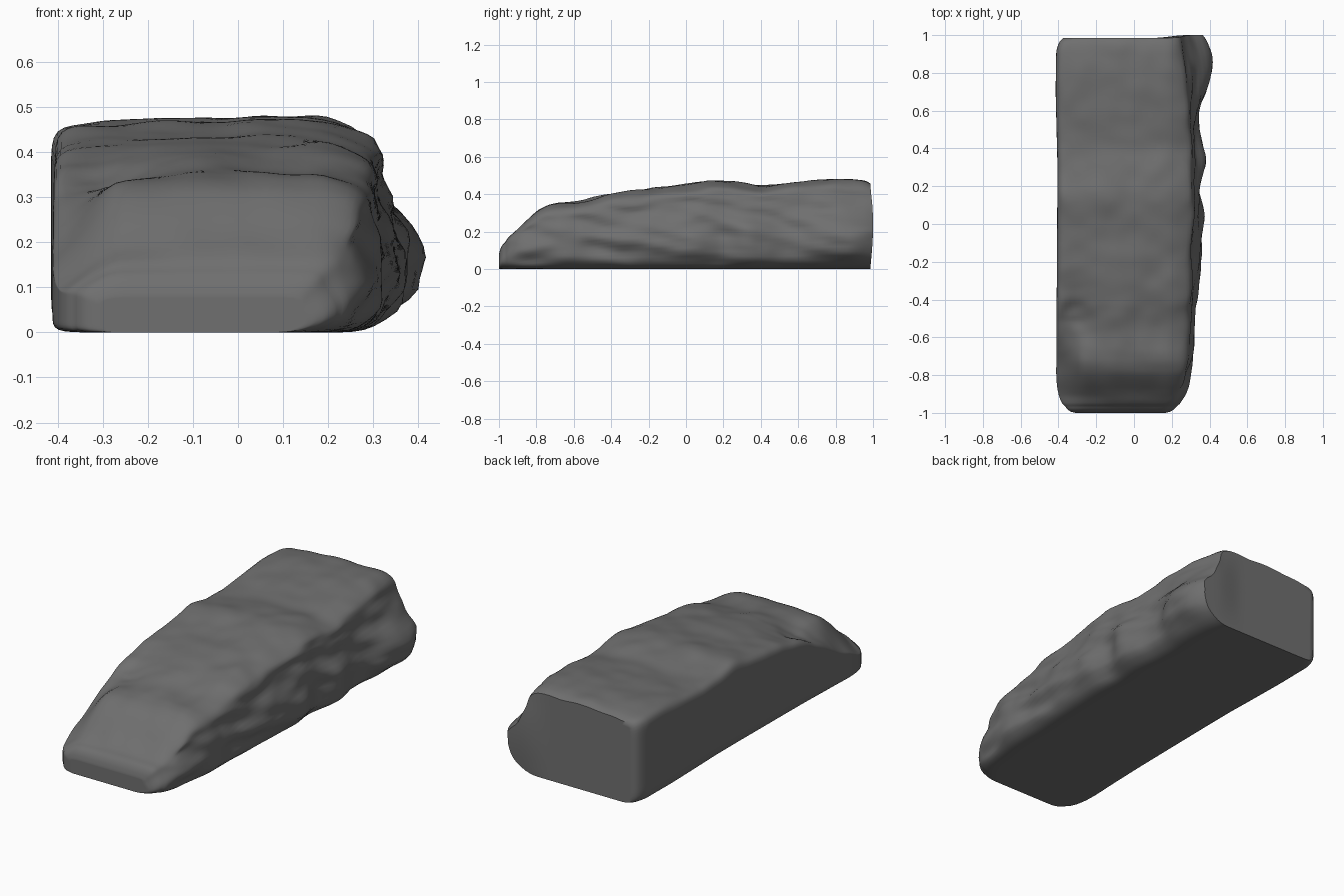
import bpy
import bmesh
import math
from mathutils import Vector, noise

default = bpy.data.objects.get("Cube")
if default:
    bpy.data.objects.remove(default, do_unlink=True)

# Outline curves along the length of the rock: (y, value)
TOP = [(-1, .08), (-.99, .12), (-.97, .152), (-.9, .215), (-.82, .295), (-.76, .335),
       (-.7, .35), (-.55, .36), (-.4, .402), (-.2, .43), (0, .45), (.15, .475),
       (.4, .443), (.6, .465), (.8, .48), (.96, .472), (.985, .455)]
LEFT = [(-1, -.31), (-.99, -.35), (-.96, -.38), (-.9, -.402), (-.82, -.412),
        (.3, -.405), (.7, -.415), (.93, -.412), (.965, -.4), (.985, -.375)]
RIGHT = [(-1, .17), (-.99, .215), (-.95, .26), (-.85, .295), (-.65, .33), (-.45, .32),
         (-.2, .35), (.05, .378), (.2, .345), (.33, .395), (.5, .345), (.62, .35),
         (.72, .402), (.82, .42), (.92, .42), (.985, .375)]
CREST = [(-1, .14), (-.98, .19), (-.9, .25), (-.7, .285), (-.3, .305), (.4, .31),
         (.6, .3), (.8, .28), (.985, .25)]
# Rugged flank: (height fraction, blend from crest line to widest line)
FLANK = [(0, .3), (.12, .8), (.22, 1), (.4, .97), (.56, .6), (.7, .2), (1, -.1)]

ACROSS, UP, ALONG = 30, 20, 130


def curve(table, p):
    if p <= table[0][0]:
        return table[0][1]
    for (a, u), (b, v) in zip(table, table[1:]):
        if p <= b:
            return u + (v - u) * (p - a) / (b - a)
    return table[-1][1]


def soft(table, p):
    """Curve value averaged over a window that narrows towards the ends."""
    reach = min(.035, p + 1, .985 - p)
    return sum(curve(table, p + reach * k / 2) for k in range(-2, 3)) / 5


def ramp(a, b, p):
    t = min(1, max(0, (p - a) / (b - a)))
    return t * t * (3 - 2 * t)


def bump(x, y, z, seed=0):
    return noise.noise(Vector((x, y, z + seed)))


def section(y):
    """Closed cross-section: bottom, rugged flank, top, flat side."""
    top, left = soft(TOP, y), soft(LEFT, y)
    wide, crest = soft(RIGHT, y), soft(CREST, y)

    def flank(t):
        return crest + (wide - crest) * curve(FLANK, t) - .03 * (1 - t) ** 6

    low, high = flank(0), flank(1)
    pts = [(left + (low - left) * i / ACROSS, 0) for i in range(ACROSS)]
    pts += [(flank(j / UP), top * j / UP) for j in range(UP)]
    pts += [(high + (left - high) * i / ACROSS, top) for i in range(ACROSS)]
    pts += [(left, top * (1 - j / UP)) for j in range(UP)]
    # Round the corners
    for _ in range(5):
        n = len(pts)
        pts = [tuple((pts[k - 1][c] + 2 * pts[k][c] + pts[(k + 1) % n][c]) / 4
                     for c in (0, 1)) for k in range(n)]
    return [weather(x, y, z, top) for x, z in pts]


def weather(x, y, z, top):
    """Uneven top, layered flank, worn front corner and a chipped hollow."""
    upper = ramp(.7, 1, z / top) * ramp(-1, -.9, y)
    side = ramp(.16, .28, x) * ramp(0, .06, z) * (.4 + .6 * ramp(-1, -.85, y))
    dz = .011 * bump(x * 5, y * 4, 0) + .007 * bump(x * 10, y * 9, 3) - .001
    hollow = math.exp(-((x + .31) / .1) ** 2 - ((y + .47) / .14) ** 2)
    dz -= hollow * (.03 + .02 * bump(x * 14, y * 12, 5))
    dz -= .02 * ramp(.17, .29, x) + .018 * ramp(-.05, -.4, x)
    layers = .022 * bump(0, y * 3, z * 13 + y * 2, 7) + .012 * bump(0, y * 7, z * 16, 11)
    back = ramp(.9, .985, y) * ramp(.12, .28, x) * math.sin(math.pi * min(1, z / .47))
    worn = 1 - .42 * ramp(-.42, -.8, y) * ramp(-.26, -.42, x)
    height = max(0, z * worn + upper * dz)
    return Vector((x + side * layers, y + .015 * back, height))


def cap(bm, ring, flip):
    """Fill an end with a grid of faces."""
    total = len(ring)
    rows = [ring[:ACROSS + 1]]
    for j in range(1, UP):
        a, b = ring[total - j], ring[ACROSS + j]
        row = [a]
        for i in range(1, ACROSS):
            t = i / ACROSS
            co = a.co.lerp(b.co, t)
            low, high = ring[i].co, ring[2 * ACROSS + UP - i].co
            co.z = low.z + (high.z - low.z) * j / UP
            co.y = a.co.y + (b.co.y - a.co.y) * ramp(.1, .28, co.x)
            row.append(bm.verts.new(co))
        rows.append(row + [b])
    rows.append([ring[2 * ACROSS + UP - i] for i in range(ACROSS + 1)])
    for lower, upper in zip(rows, rows[1:]):
        for i in range(ACROSS):
            quad = [lower[i], lower[i + 1], upper[i + 1], upper[i]]
            bm.faces.new(quad[::-1] if flip else quad)


# Loft the rock body, with closer sections at the nose
bm = bmesh.new()
stations = [-1 + 1.985 * (k / ALONG) ** 1.4 for k in range(ALONG + 1)]
rings = [[bm.verts.new(p) for p in section(y)] for y in stations]
for a, b in zip(rings, rings[1:]):
    for k in range(len(a)):
        m = (k + 1) % len(a)
        bm.faces.new((a[k], b[k], b[m], a[m]))
cap(bm, rings[0], False)
cap(bm, rings[-1], True)
bmesh.ops.recalc_face_normals(bm, faces=bm.faces)
mesh = bpy.data.meshes.new("rock_block")
bm.to_mesh(mesh)
bm.free()

# Stone colour
stone = bpy.data.materials.new("stone_grey")
stone.use_nodes = True
grey = (.16, .16, .16, 1)
stone.diffuse_color = grey
shader = stone.node_tree.nodes["Principled BSDF"]
shader.inputs["Base Color"].default_value = grey
shader.inputs["Roughness"].default_value = .9
mesh.materials.append(stone)

rock = bpy.data.objects.new("rock_block", mesh)
bpy.context.collection.objects.link(rock)
bpy.context.view_layer.objects.active = rock
rock.select_set(True)
bpy.ops.object.shade_smooth_by_angle(angle=math.radians(55))
